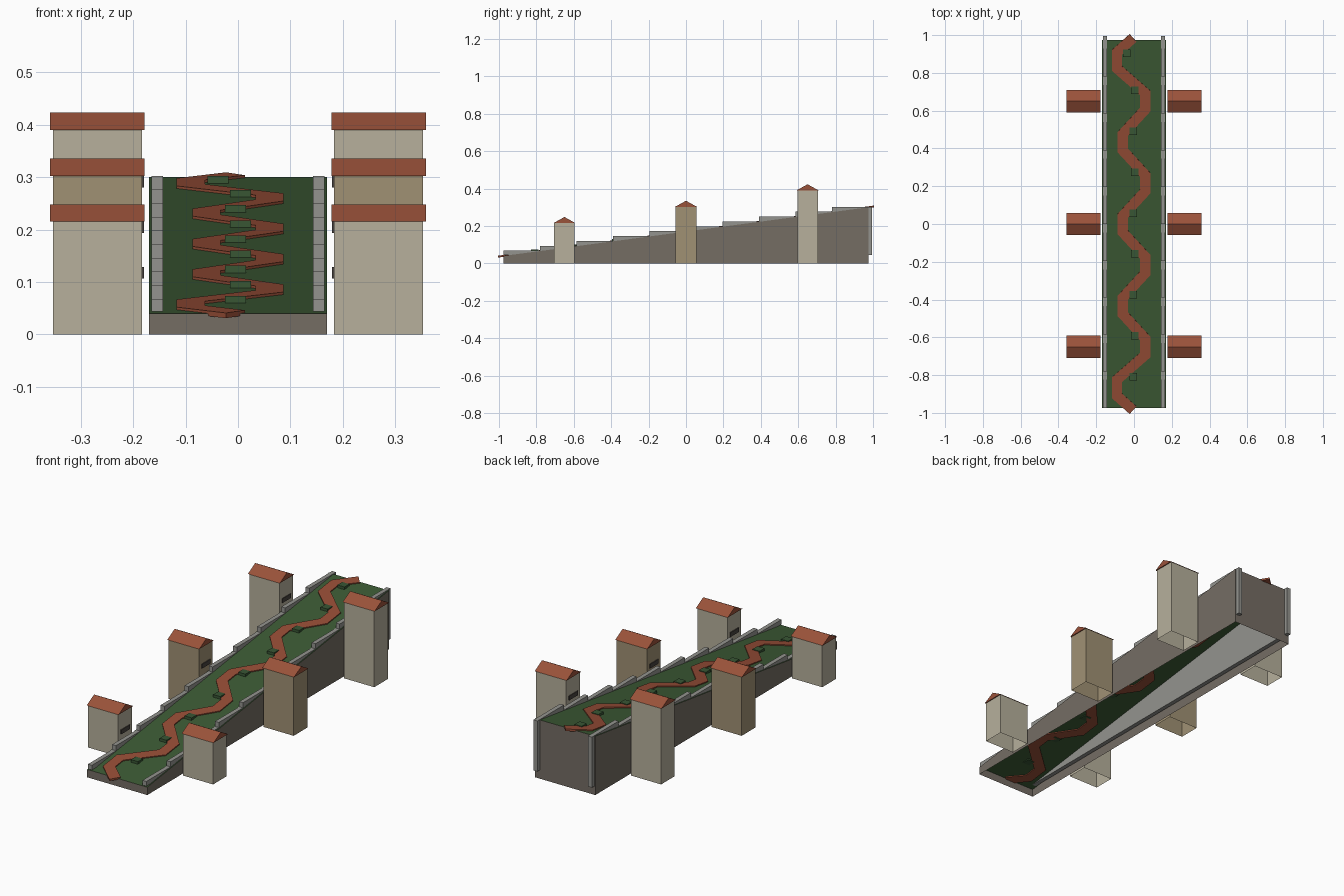
import bpy
import bmesh
from mathutils import Vector

cube = bpy.data.objects.get("Cube")
if cube:
    bpy.data.objects.remove(cube, do_unlink=True)

HALF_W, HALF_L = 0.17, 0.975
LOW, HIGH = 0.04, 0.30


def slope(y):
    return LOW + (HIGH - LOW) * (y + HALF_L) / (2 * HALF_L)


def material(name, rgb):
    linear = [(c / 255 / 12.92) if c < 11 else ((c / 255 + 0.055) / 1.055) ** 2.4 for c in rgb]
    mat = bpy.data.materials.new(name)
    mat.use_nodes = True
    mat.diffuse_color = (*linear, 1)
    bsdf = mat.node_tree.nodes["Principled BSDF"]
    bsdf.inputs["Base Color"].default_value = (*linear, 1)
    bsdf.inputs["Roughness"].default_value = 0.9
    return mat


EARTH = material("earth wall", (117, 109, 100))
GRASS = material("grass green", (60, 90, 53))
BRICK = material("path brick", (150, 77, 54))
CURB = material("curb grey", (148, 148, 143))
SHRUB = material("shrub green", (56, 86, 52))
PALE = material("pale plaster", (183, 176, 156))
TAN = material("tan plaster", (160, 145, 116))
TILE = material("roof tile", (154, 82, 58))
DARK = material("dark window", (72, 66, 62))


def finish(name, bm, *mats):
    mesh = bpy.data.meshes.new(name)
    bm.to_mesh(mesh)
    bm.free()
    for mat in mats:
        mesh.materials.append(mat)
    obj = bpy.data.objects.new(name, mesh)
    bpy.context.collection.objects.link(obj)
    return obj


def prism(name, profile, x0, x1, *mats, open_bottom=False):
    """Extrude a (y, z) profile along x."""
    bm = bmesh.new()
    face = bm.faces.new([bm.verts.new((x0, y, z)) for y, z in profile])
    out = bmesh.ops.extrude_face_region(bm, geom=[face])
    moved = [v for v in out["geom"] if isinstance(v, bmesh.types.BMVert)]
    bmesh.ops.translate(bm, verts=moved, vec=(x1 - x0, 0, 0))
    bmesh.ops.recalc_face_normals(bm, faces=bm.faces)
    if open_bottom:
        low = [f for f in bm.faces if f.normal.z < -0.9]
        bmesh.ops.delete(bm, geom=low, context="FACES")
    if len(mats) > 1:
        for f in bm.faces:
            f.material_index = int(f.normal.z > 0.5)
    return finish(name, bm, *mats)


def box(name, x0, x1, y0, y1, z0, z1, mat, open_bottom=False):
    profile = [(y0, z0), (y1, z0), (y1, z1), (y0, z1)]
    return prism(name, profile, x0, x1, mat, open_bottom=open_bottom)


# Sloping hill, open underneath, with a grass top
prism("hill", [(-HALF_L, 0), (HALF_L, 0), (HALF_L, HIGH), (-HALF_L, LOW)],
      -HALF_W, HALF_W, EARTH, GRASS, open_bottom=True)

# Stepped curbs along both edges
STEPS = 10
run, rise = 2 * HALF_L / STEPS, (HIGH - LOW) / STEPS
for side, label in ((1, "left"), (-1, "right")):
    for i in range(STEPS):
        y = -HALF_L + i * run
        x0, x1 = sorted((side * 0.143, side * 0.165))
        box(f"{label}_curb_{i + 1}", x0, x1, y, y + run + 0.02,
            LOW + 0.004, LOW + rise * (i + 1) + 0.002, CURB)

# Winding brick path
BENDS = 9
pitch = 2 * HALF_L / BENDS
points = [(-0.005, -0.985)]
for i in range(BENDS):
    y = (i - (BENDS - 1) / 2) * pitch
    x = -0.09 if i in (0, BENDS - 1) else (0.06 if i % 2 else -0.06)
    points += [(x, y - 0.043), (x, y + 0.043)]
points.append((-0.005, 0.985))
points = [Vector(p) for p in points]
bm = bmesh.new()
previous = None
for i, p in enumerate(points):
    before = (p - points[i - 1]).normalized() if i else None
    after = (points[i + 1] - p).normalized() if i < len(points) - 1 else None
    a, b = before or after, after or before
    tangent = (a + b).normalized()
    reach = 0.027 / max(tangent.dot(a), 0.5)
    across = Vector((-tangent.y, tangent.x)) * reach
    pair = [bm.verts.new((*q, slope(q.y))) for q in (p - across, p + across)]
    if previous:
        bm.faces.new((previous[0], pair[0], pair[1], previous[1]))
    previous = pair
path = finish("winding_path", bm, BRICK)
thick = path.modifiers.new("thickness", "SOLIDIFY")
thick.thickness = 0.01
thick.offset = 0

# Low clipped shrubs beside the bends
for i in range(BENDS):
    y = (i - (BENDS - 1) / 2) * pitch + 0.058
    y -= 0.02 if i == BENDS - 1 else 0
    x = -0.038 if i == BENDS - 1 else (0.005 if i % 2 else -0.005)
    z = slope(y)
    box(f"shrub_{i + 1}", x - 0.02, x + 0.02, y - 0.02, y + 0.02, z - 0.004, z + 0.011, SHRUB)

# Three pairs of houses: walls, gabled roof, street window
for place, y, top, wall in (("lower", -0.65, 0.215, PALE),
                            ("middle", 0, 0.302, TAN),
                            ("upper", 0.65, 0.39, PALE)):
    for side, label in ((1, "left"), (-1, "right")):
        name = f"{place}_{label}_house"
        x0, x1 = sorted((side * 0.183, side * 0.353))
        box(name + "_walls", x0, x1, y - 0.055, y + 0.055, 0, top, wall, open_bottom=True)
        prism(name + "_roof", [(y - 0.059, top), (y + 0.059, top), (y, top + 0.033)],
              x0 - 0.005, x1 + 0.005, TILE)
        z = slope(y) + 0.034
        w0, w1 = sorted((side * 0.179, side * 0.184))
        box(name + "_window", w0, w1, y - 0.035, y + 0.035, z - 0.011, z + 0.011, DARK)
